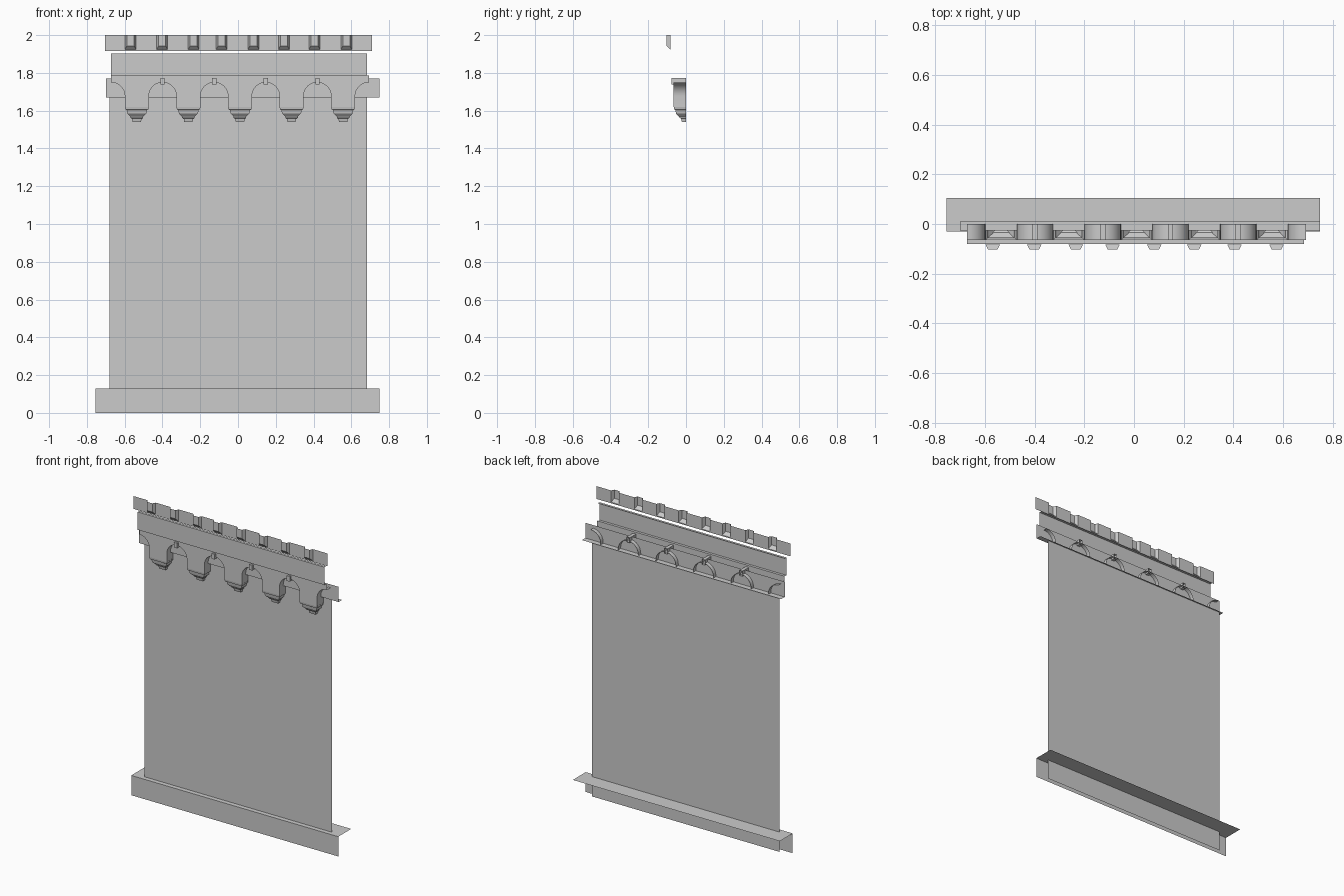
import bpy
from math import pi, cos, sin, radians

cube = bpy.data.objects.get("Cube")
if cube:
    bpy.data.objects.remove(cube, do_unlink=True)

stone = bpy.data.materials.new("grey stone")
stone.use_nodes = True
GREY = (0.6, 0.6, 0.6, 1)
stone.diffuse_color = GREY
stone.node_tree.nodes["Principled BSDF"].inputs["Base Color"].default_value = GREY


def build(name, quads, smooth=False):
    """Object from a list of polygons, each a list of points; shared points are merged."""
    index, faces = {}, []
    for quad in quads:
        faces.append([index.setdefault(tuple(round(c, 5) for c in p), len(index)) for p in quad])
    mesh = bpy.data.meshes.new(name)
    mesh.from_pydata(list(index), [], faces)
    mesh.materials.append(stone)
    obj = bpy.data.objects.new(name, mesh)
    bpy.context.collection.objects.link(obj)
    if smooth:
        bpy.ops.object.select_all(action='DESELECT')
        obj.select_set(True)
        bpy.context.view_layer.objects.active = obj
        bpy.ops.object.shade_smooth_by_angle(angle=radians(30))
    return obj


def extrude_x(name, profile, x0, x1):
    """Open sheet: a (y, z) profile swept from x0 to x1."""
    return build(name, [[(x0, *a), (x1, *a), (x1, *b), (x0, *b)]
                        for a, b in zip(profile, profile[1:])])


def loft(rings):
    """Quads between successive open rings, listed from top to bottom."""
    return [[low[j], low[j + 1], up[j + 1], up[j]]
            for up, low in zip(rings, rings[1:]) for j in range(len(up) - 1)]


# Long sheets
extrude_x("wall", [(0, 0), (0, 1.67)], -0.68, 0.683)
extrude_x("base_ledge", [(-0.03, 0), (-0.03, 0.13), (0.104, 0.13)], -0.755, 0.75)
extrude_x("arch_backing_band", [(0.01, 1.67), (-0.026, 1.67), (-0.026, 1.77)], -0.70, 0.75)
extrude_x("parapet_panel", [(-0.063, 1.785), (-0.08, 1.785), (-0.08, 1.902), (-0.063, 1.902)],
          -0.673, 0.684)

# Arcade: front plate with round arches and their soffits
PITCH, RADIUS, FRONT = 0.273, 0.073, -0.065
SPRING, FOOT, TOP = 1.677, 1.62, 1.785
FIRST = -0.672
STEPS = 16
outline = []
for k in range(6):
    cx = FIRST + k * PITCH
    arc = [(cx - RADIUS * cos(pi * i / STEPS), SPRING + RADIUS * sin(pi * i / STEPS))
           for i in range(STEPS + 1)]
    points = [(cx - RADIUS, FOOT)] + arc + [(cx + RADIUS, FOOT)]
    half = len(points) // 2
    if k == 0:
        points = points[half:]
    elif k == 5:
        points = points[:half + 1]
    outline += points

plate, soffit = [], []
for (xa, za), (xb, zb) in zip(outline, outline[1:]):
    if abs(xb - xa) > 1e-5:
        plate.append([(xa, FRONT, za), (xb, FRONT, zb), (xb, FRONT, TOP), (xa, FRONT, TOP)])
    if abs(zb - za) > 1e-5:
        soffit.append([(xa, FRONT, za), (xa, 0, za), (xb, 0, zb), (xb, FRONT, zb)])
build("arcade_plate", plate)
build("arch_soffits", soffit, smooth=True)

# Stepped corbels under the arcade: (half width, depth, height)
TIERS = [(0.064, 0.065, 1.62), (0.061, 0.063, 1.607), (0.054, 0.056, 1.603),
         (0.050, 0.053, 1.585), (0.033, 0.037, 1.568), (0.033, 0.034, 1.562),
         (0.025, 0.026, 1.558), (0.022, 0.022, 1.54)]
for k in range(5):
    cx = FIRST + (k + 0.5) * PITCH
    rings = [[(cx - w, 0, z), (cx - w, -d, z), (cx + w, -d, z), (cx + w, 0, z)]
             for w, d, z in TIERS]
    lb, lf, rf, rb = rings[-1]
    build(f"corbel_{k + 1}", loft(rings) + [[lb, rb, rf, lf]])

# Keystones at the crowns of the full arches
for k in range(1, 5):
    cx = FIRST + k * PITCH
    rings = [[(cx - 0.011, 0, z), (cx - 0.011, -0.078, z),
              (cx + 0.011, -0.078, z), (cx + 0.011, 0, z)] for z in (1.772, 1.738)]
    caps = [rings[0][::1], rings[1][::-1]]
    build(f"keystone_{k}", loft(rings) + caps)

# Top cornice: a sheet with hollow blocks pushed out of it
SHEET, OUT = -0.083, -0.103
LOW, SILL, LIP = 1.916, 1.923, 1.943
block_xs = [-0.569, -0.402, -0.235, -0.087, 0.082, 0.243, 0.405, 0.574]
HALF = 0.029


def panel(x0, x1, z0, z1):
    return [(x0, SHEET, z0), (x1, SHEET, z0), (x1, SHEET, z1), (x0, SHEET, z1)]


cornice, left = [], -0.703
for x in block_xs:
    cornice.append(panel(left, x - HALF, LOW, 2))
    cornice.append(panel(x - HALF, x + HALF, LOW, SILL))
    left = x + HALF
cornice.append(panel(left, 0.71, LOW, 2))
build("cornice_sheet", cornice)

for n, x in enumerate(block_xs):
    a, b = HALF, 0.019
    rings = [[(x - a, SHEET, z), (x - b, OUT, zf), (x + b, OUT, zf), (x + a, SHEET, z)]
             for z, zf in ((2, 2), (SILL, LIP))]
    lb, lf, rf, rb = rings[-1]
    build(f"cornice_block_{n + 1}", loft(rings) + [[lb, rb, rf, lf]])
